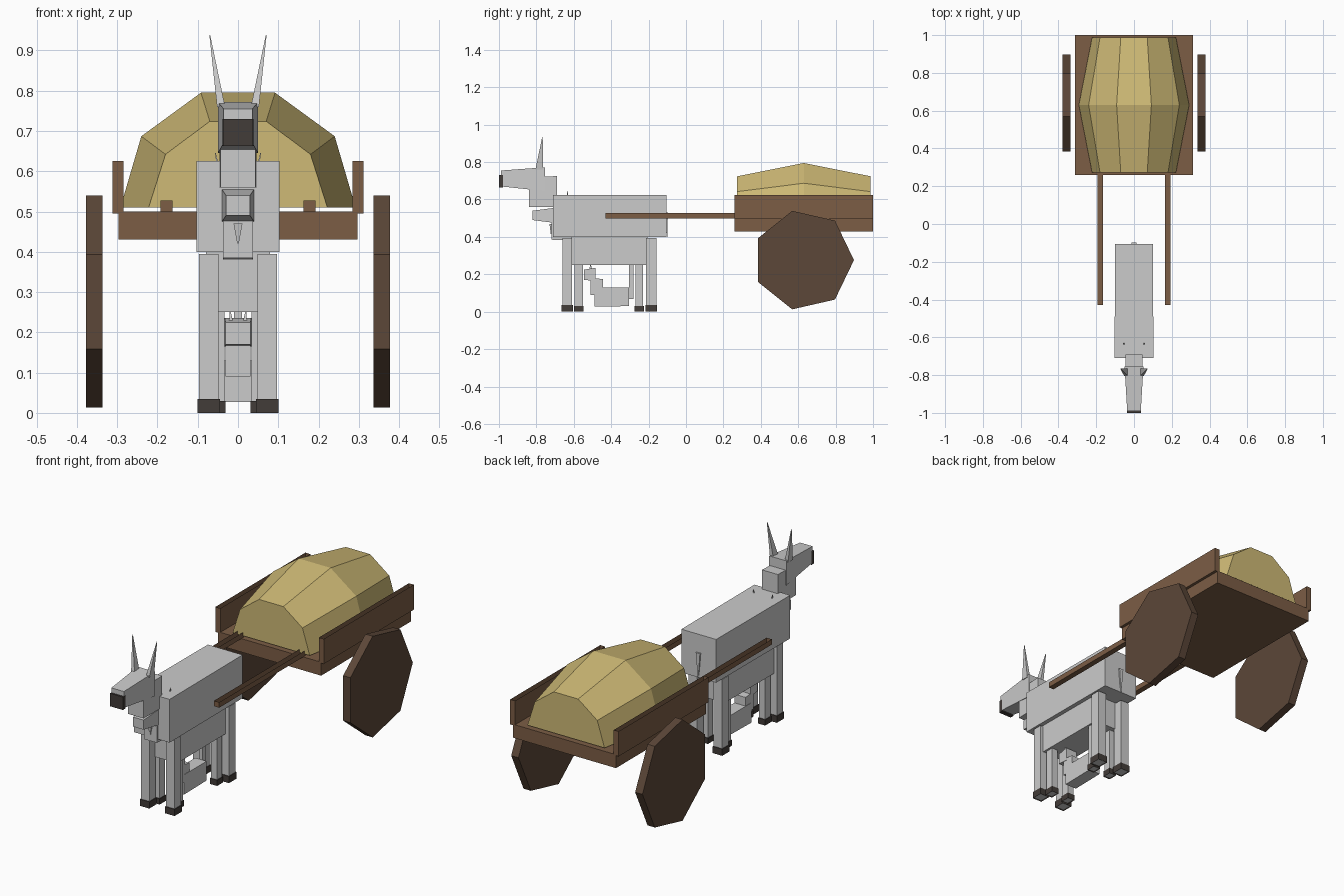
import bpy, bmesh, math
from mathutils import Vector

if "Cube" in bpy.data.objects:
    bpy.data.objects.remove(bpy.data.objects["Cube"])


def material(name, rgb):
    m = bpy.data.materials.new(name)
    m.diffuse_color = (*rgb, 1)
    m.use_nodes = True
    m.node_tree.nodes["Principled BSDF"].inputs["Base Color"].default_value = m.diffuse_color
    return m


WOOD = material("wood", (0.20, 0.11, 0.06))
WHEEL = material("wheel_wood", (0.107, 0.063, 0.04))
HAY = material("hay", (0.62, 0.49, 0.18))
HOOF = material("hoof", (0.055, 0.045, 0.04))


def loft(name, rings, mat=None, skip=None):
    """Skin matching closed rings and cap both ends; optionally drop faces facing 'skip'."""
    bm = bmesh.new()
    vs = [[bm.verts.new(p) for p in r] for r in rings]
    n = len(vs[0])
    for a, b in zip(vs, vs[1:]):
        for i in range(n):
            j = (i + 1) % n
            bm.faces.new((a[i], a[j], b[j], b[i]))
    bm.faces.new(vs[0])
    bm.faces.new(vs[-1])
    bmesh.ops.recalc_face_normals(bm, faces=bm.faces)
    if skip:
        d = Vector(skip)
        gone = [f for f in bm.faces if f.normal.dot(d) > 0.9]
        bmesh.ops.delete(bm, geom=gone, context='FACES')
    me = bpy.data.meshes.new(name)
    bm.to_mesh(me)
    bm.free()
    if mat:
        me.materials.append(mat)
    ob = bpy.data.objects.new(name, me)
    bpy.context.collection.objects.link(ob)
    return ob


def section(y, w, z0, z1, x=0):
    return [(x - w, y, z0), (x + w, y, z0), (x + w, y, z1), (x - w, y, z1)]


def taper(name, front, back, mat=None):
    """Block along y between two (y, half width, z0, z1) sections."""
    return loft(name, [section(*front), section(*back)], mat)


def box(name, x, y, z, mat=None, skip=None):
    cx, w = (x[0] + x[1]) / 2, (x[1] - x[0]) / 2
    return loft(name, [section(y[0], w, *z, cx), section(y[1], w, *z, cx)], mat, skip)


def spike(name, base, half, tip, mat=None):
    """Slim four-sided spike from a base centre to a tip."""
    bx, by, bz = base
    hx, hy = half
    e = 0.001
    ring = lambda x, y, z, a, b: [(x - a, y - b, z), (x + a, y - b, z), (x + a, y + b, z), (x - a, y + b, z)]
    return loft(name, [ring(bx, by, bz, hx, hy), ring(*tip, e, e)], mat)


SIDES = ((1, "right"), (-1, "left"))


def side_box(name, x, y, z, mat=None, skip=None):
    for s, side in SIDES:
        box(f"{name}_{side}", sorted((s * x[0], s * x[1])), y, z, mat, skip)


def legs(prefix, x, spans, top, hoof):
    for tag, (y0, y1) in zip(("front", "hind"), spans):
        side_box(f"{prefix}_{tag}_leg", (x[0] + .003, x[1] - .003), (y0 + .004, y1 - .004), (0.003, top))
        side_box(f"{prefix}_{tag}_hoof", x, (y0, y1), (0, hoof), HOOF, (0, 0, -1))


def ears(prefix, base, half, tip):
    for s, side in SIDES:
        spike(f"{prefix}_ear_{side}", (s * base[0], *base[1:]), half, (s * tip[0], *tip[1:]))


# Large draught animal
taper("adult_body", (-0.71, 0.103, 0.40, 0.625), (-0.105, 0.10, 0.40, 0.625))
taper("adult_neck", (-0.84, 0.044, 0.56, 0.72), (-0.69, 0.046, 0.56, 0.725))
taper("adult_head", (-0.99, 0.036, 0.67, 0.755), (-0.755, 0.05, 0.645, 0.772))
taper("adult_muzzle", (-1.0, 0.037, 0.663, 0.73), (-0.978, 0.038, 0.663, 0.73), HOOF)
ears("adult", (0.042, -0.785, 0.76), (0.01, 0.02), (0.07, -0.767, 0.938))
legs("adult", (0.045, 0.10), ((-0.665, -0.605), (-0.217, -0.155)), 0.395, 0.035)
spike("adult_tail", (0, -0.105, 0.53), (0.012, 0.008), (0, -0.10, 0.40))

# Middle-sized young animal tucked under it
taper("young_body", (-0.615, 0.08, 0.25, 0.40), (-0.205, 0.078, 0.25, 0.40))
taper("young_neck", (-0.72, 0.037, 0.385, 0.50), (-0.60, 0.037, 0.38, 0.50))
taper("young_head", (-0.82, 0.03, 0.49, 0.54), (-0.705, 0.04, 0.475, 0.555))
ears("young", (0.035, -0.645, 0.53), (0.007, 0.013), (0.056, -0.632, 0.645))
spike("young_beard", (0, -0.722, 0.47), (0.011, 0.008), (0, -0.722, 0.415))
legs("young", (0.031, 0.072), ((-0.60, -0.548), (-0.275, -0.225)), 0.26, 0.03)

# Smallest animal resting beneath
taper("baby_body", (-0.49, 0.033, 0.027, 0.13), (-0.305, 0.033, 0.03, 0.13))
taper("baby_neck", (-0.51, 0.031, 0.09, 0.18), (-0.445, 0.031, 0.09, 0.175))
taper("baby_head", (-0.545, 0.031, 0.17, 0.225), (-0.485, 0.033, 0.165, 0.235))
ears("baby", (0.017, -0.51, 0.225), (0.005, 0.008), (0.02, -0.51, 0.255))
box("baby_tail", (-0.01, 0.01), (-0.305, -0.28), (0.068, 0.255))

# Cart bed, side boards and open-topped shafts
box("cart_bed", (-0.297, 0.297), (0.26, 1.0), (0.43, 0.50), WOOD)
side_box("side_board", (0.284, 0.312), (0.26, 1.0), (0.495, 0.625), WOOD, (0, 0, 1))
side_box("shaft", (0.163, 0.193), (-0.43, 0.28), (0.499, 0.527), WOOD, (0, 0, 1))

# Seven-sided solid wheels
for s, side in SIDES:
    rings = [[(s * x, 0.628 + 0.27 * math.cos(i * math.tau / 7), 0.276 + 0.27 * math.sin(i * math.tau / 7))
              for i in range(7)] for x in (0.336, 0.378)]
    loft(f"wheel_{side}", rings, WHEEL)

# Faceted hay load, fattest at the middle
half_end = [(0.222, 0.51), (0.18, 0.642), (0.07, 0.724)]
half_mid = [(0.292, 0.51), (0.24, 0.687), (0.092, 0.795)]


def arch(y, half):
    return [(x, y, z) for x, z in half] + [(-x, y, z) for x, z in reversed(half)]


loft("hay_load", [arch(0.273, half_end), arch(0.63, half_mid), arch(0.987, half_end)], HAY)
